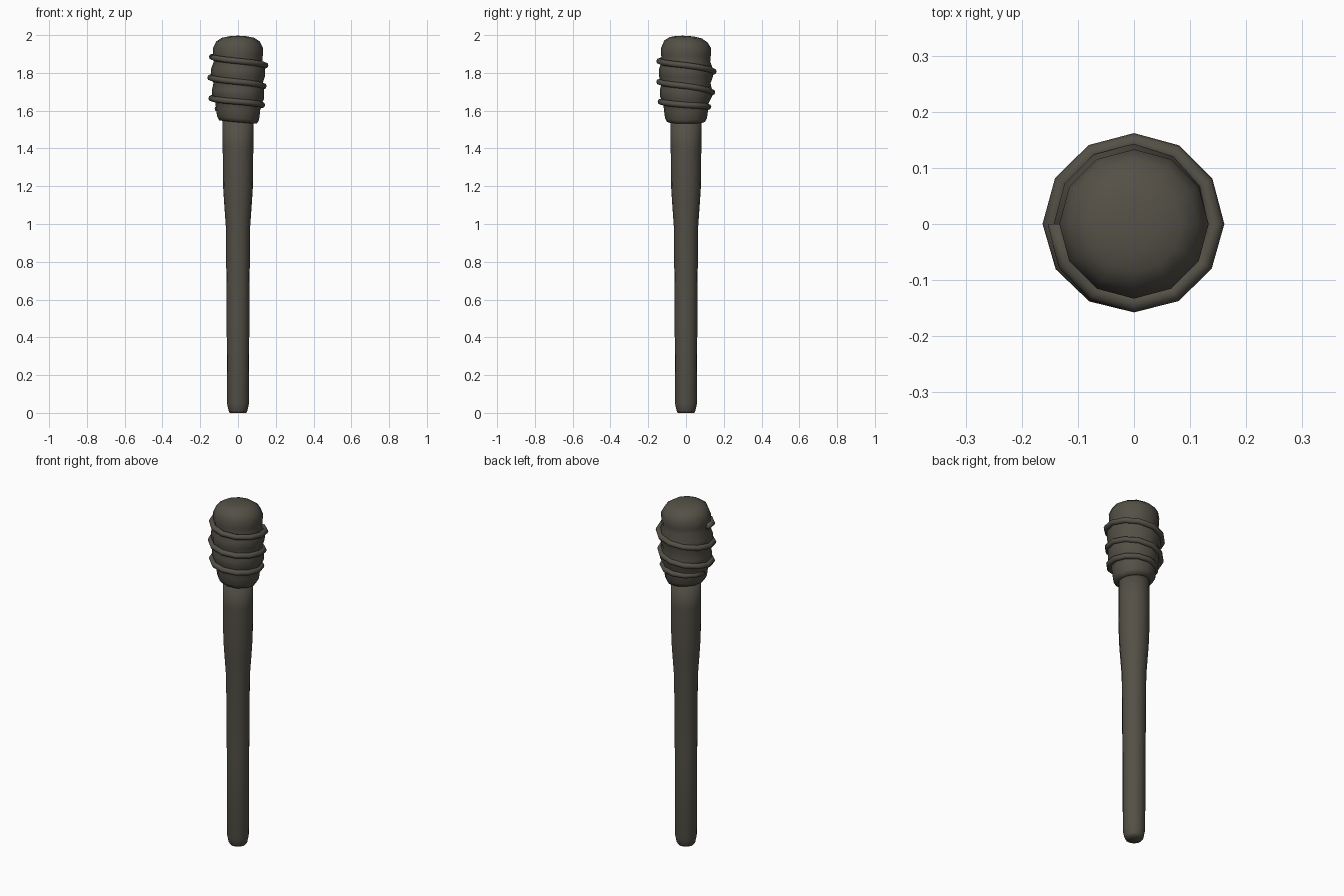
import bpy, bmesh, math
from mathutils import Vector

if "Cube" in bpy.data.objects:
    bpy.data.objects.remove(bpy.data.objects["Cube"])

mat = bpy.data.materials.new("dark grey brown")
mat.diffuse_color = (0.088, 0.080, 0.062, 1)
mat.use_nodes = True
mat.node_tree.nodes["Principled BSDF"].inputs["Base Color"].default_value = mat.diffuse_color


def finish(name, bm):
    bmesh.ops.recalc_face_normals(bm, faces=bm.faces)
    me = bpy.data.meshes.new(name)
    bm.to_mesh(me)
    bm.free()
    for p in me.polygons:
        p.use_smooth = True
    me.materials.append(mat)
    ob = bpy.data.objects.new(name, me)
    bpy.context.collection.objects.link(ob)
    return ob


def skin(bm, rings, closed_ends=True):
    for a, b in zip(rings, rings[1:]):
        n = len(a)
        for i in range(n):
            bm.faces.new((a[i], a[(i + 1) % n], b[(i + 1) % n], b[i]))
    if closed_ends:
        bm.faces.new(rings[0])
        bm.faces.new(rings[-1])


def lathe(name, profile, sides, tilt=lambda x, y, z: 0):
    bm = bmesh.new()
    rings = []
    for r, z in profile:
        ring = []
        for i in range(sides):
            a = math.tau * i / sides
            x, y = r * math.cos(a), r * math.sin(a)
            ring.append(bm.verts.new((x, y, z + tilt(x, y, z))))
        rings.append(ring)
    skin(bm, rings)
    return finish(name, bm)


# Tapered handle
lathe("handle", [(0.044, 0), (0.050, 0.012), (0.058, 0.05), (0.060, 0.5), (0.064, 0.98),
                 (0.074, 1.12), (0.079, 1.2), (0.081, 1.4), (0.081, 1.58)], 16)

# Cloth head, bulging between the bindings, slightly tilted
lathe("cloth_head", [(0.075, 1.538), (0.100, 1.54), (0.111, 1.56), (0.117, 1.605),
                     (0.120, 1.64), (0.138, 1.675), (0.138, 1.71), (0.130, 1.745),
                     (0.142, 1.78), (0.143, 1.82), (0.128, 1.86), (0.131, 1.89),
                     (0.133, 1.93), (0.115, 1.970), (0.085, 1.990), (0.045, 1.998),
                     (0.015, 2.0)], 12,
      lambda x, y, z: -0.09 * x if z < 1.7 else (-0.05 * y - 0.004 if z > 1.95 else 0))

# Rope wound three and a half turns down the head
bm = bmesh.new()
rings = []
steps = 12
heights = [1.885, 1.84, 1.775, 1.73, 1.665, 1.63, 1.61]   # one per half turn
radii = [0.138, 0.145, 0.147, 0.136, 0.141, 0.128, 0.108]
for k in range(steps * 3 + 1):
    t = k / (steps / 2)
    h = min(int(t), len(heights) - 2)
    f = t - h
    z = heights[h] * (1 - f) + heights[h + 1] * f
    r = radii[h] * (1 - f) + radii[h + 1] * f
    a = math.pi + math.pi * t
    out = Vector((math.cos(a), math.sin(a), 0))
    w = 0.016
    rings.append([bm.verts.new(out * (r + w * math.cos(b)) + Vector((0, 0, z + w * math.sin(b))))
                  for b in (math.tau * j / 8 for j in range(8))])
skin(bm, rings)
finish("rope_binding", bm)
